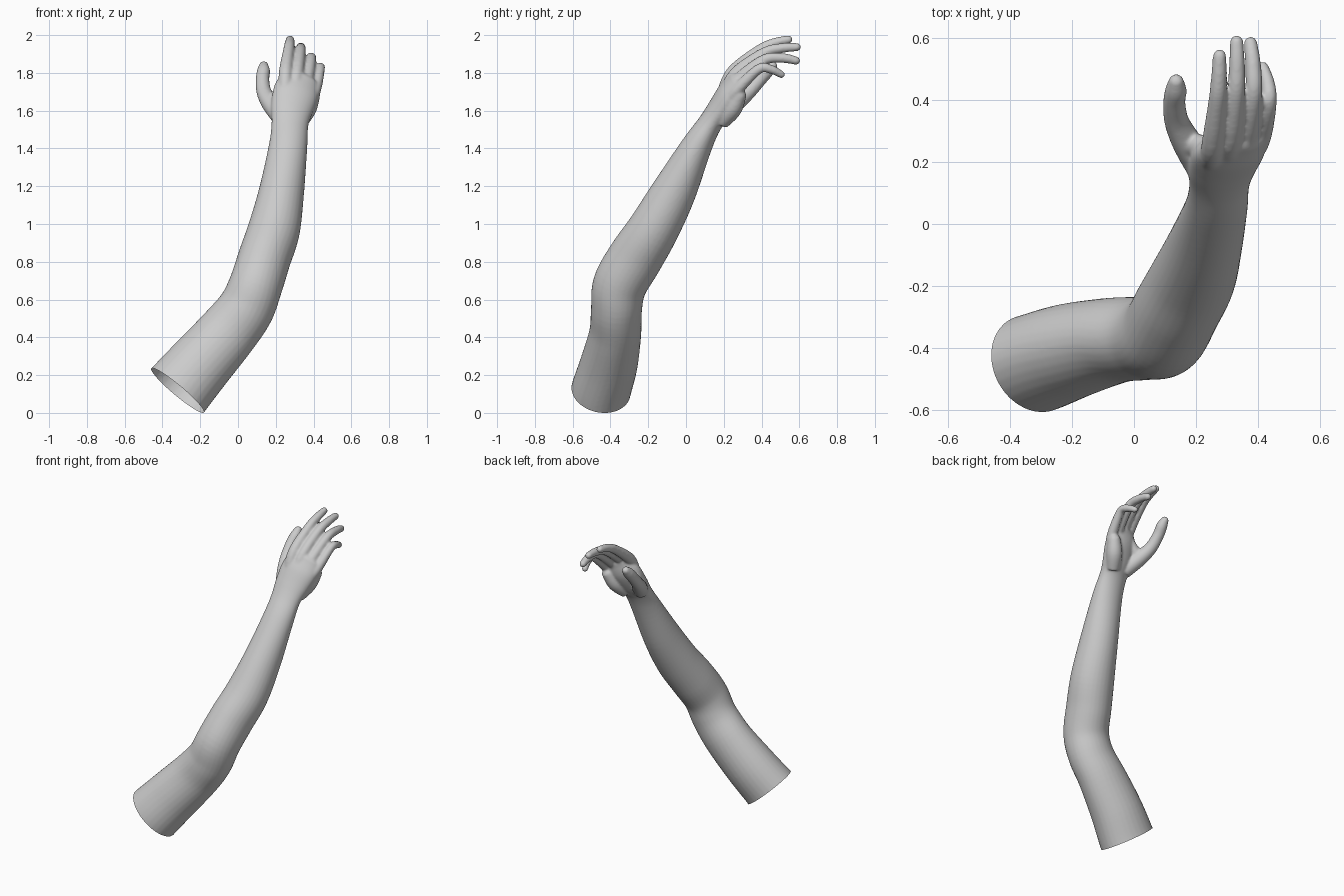
import bpy, bmesh, math
from mathutils import Vector

if "Cube" in bpy.data.objects:
    bpy.data.objects.remove(bpy.data.objects["Cube"])

bm = bmesh.new()


def spline(keys, steps):
    """Smooth interpolation of (x, y, z, half width, half depth) keys."""
    out = []
    n = len(keys)
    for i in range(n - 1):
        a, b, c, d = (keys[max(i - 1, 0)], keys[i], keys[i + 1], keys[min(i + 2, n - 1)])
        for s in range(steps):
            t = s / steps
            out.append([0.5 * (2 * q + (r - p) * t + (2 * p - 5 * q + 4 * r - w) * t * t
                               + (3 * q - p - 3 * r + w) * t ** 3)
                        for p, q, r, w in zip(a, b, c, d)])
    out.append(list(keys[-1]))
    return out


def tube(keys, tilt=(0, 0), steps=6, seg=32, round_end=True):
    """Closed loft of elliptical rings; tilt leans the width axis from start to end."""
    keys = [k if len(k) == 5 else (*k, k[3]) for k in keys]
    pts = spline(keys, steps)
    n = len(pts)
    if round_end:
        tip = pts[-1]
        d = (Vector(tip[:3]) - Vector(pts[-2][:3])).normalized()
        for a in (25, 50, 72, 86):
            c, s = math.cos(math.radians(a)), math.sin(math.radians(a))
            p = Vector(tip[:3]) + d * tip[4] * s
            pts.append([*p, tip[3] * c, tip[4] * c])
    rings = []
    for i, p in enumerate(pts):
        t = (Vector(pts[min(i + 1, len(pts) - 1)][:3]) - Vector(pts[max(i - 1, 0)][:3])).normalized()
        f = min(i / (n - 1), 1)
        ref = Vector((1, 0, tilt[0] + (tilt[1] - tilt[0]) * f ** 4))
        u = (ref - t * ref.dot(t)).normalized()
        v = t.cross(u)
        rings.append([bm.verts.new(Vector(p[:3]) + u * p[3] * math.cos(a) + v * p[4] * math.sin(a))
                      for a in (2 * math.pi * k / seg for k in range(seg))])
    for r0, r1 in zip(rings, rings[1:]):
        for k in range(seg):
            j = (k + 1) % seg
            bm.faces.new((r0[k], r0[j], r1[j], r1[k]))
    bm.faces.new(rings[0][::-1])
    bm.faces.new(rings[-1])


# Upper arm, elbow, forearm, wrist and palm
cut_point = Vector((-0.32, -0.45, 0.12))
cut_dir = Vector((0.64, 0.17, 0.75)).normalized()
tube([
    (*(cut_point - cut_dir * 0.1), 0.188, 0.16),
    (*cut_point, 0.183, 0.158),
    (-0.20, -0.408, 0.26, 0.172, 0.152),
    (-0.06, -0.375, 0.42, 0.16, 0.138),
    (0.04, -0.368, 0.55, 0.15, 0.135),
    (0.095, -0.35, 0.68, 0.142, 0.143),
    (0.14, -0.27, 0.82, 0.14, 0.145),
    (0.19, -0.175, 0.97, 0.138, 0.135),
    (0.23, -0.065, 1.17, 0.12, 0.118),
    (0.265, 0.055, 1.41, 0.102, 0.082),
    (0.275, 0.125, 1.53, 0.098, 0.064),
    (0.285, 0.18, 1.61, 0.112, 0.066),
    (0.307, 0.232, 1.70, 0.12, 0.062),
    (0.328, 0.262, 1.765, 0.10, 0.042),
], tilt=(0, -0.6))

# Fingers: metacarpal start, knuckle, middle joint, last joint, tip
fingers = [
    [(0.25, 0.19, 1.66), (0.252, 0.245, 1.80), (0.268, 0.39, 1.922), (0.274, 0.47, 1.96), (0.276, 0.542, 1.978)],
    [(0.285, 0.19, 1.65), (0.31, 0.26, 1.79), (0.328, 0.41, 1.905), (0.332, 0.51, 1.933), (0.331, 0.587, 1.938)],
    [(0.32, 0.19, 1.63), (0.36, 0.265, 1.75), (0.385, 0.41, 1.868), (0.384, 0.51, 1.88), (0.376, 0.583, 1.866)],
    [(0.35, 0.19, 1.61), (0.405, 0.265, 1.705), (0.434, 0.385, 1.822), (0.432, 0.45, 1.82), (0.415, 0.505, 1.793)],
]
for i, f in enumerate(fingers):
    k = 0.9 if i == 3 else 1
    tube([(*p, r * k) for p, r in zip(f, (0.036, 0.036, 0.029, 0.026, 0.022))])

# Thumb, web between thumb and index finger, heel of the hand
tube([(0.225, 0.17, 1.57, 0.05), (0.172, 0.26, 1.64, 0.048), (0.138, 0.33, 1.70, 0.04),
      (0.13, 0.39, 1.765, 0.036), (0.135, 0.43, 1.81, 0.035), (0.136, 0.458, 1.838, 0.026)])
tube([(0.18, 0.255, 1.65, 0.036), (0.255, 0.25, 1.73, 0.036)])
tube([(0.325, 0.185, 1.54, 0.042), (0.365, 0.245, 1.61, 0.05), (0.395, 0.28, 1.68, 0.04)])

bmesh.ops.recalc_face_normals(bm, faces=bm.faces)
mesh = bpy.data.meshes.new("arm")
bm.to_mesh(mesh)
bm.free()
arm = bpy.data.objects.new("arm", mesh)
bpy.context.collection.objects.link(arm)
bpy.context.view_layer.objects.active = arm
arm.select_set(True)

# Fuse everything into one soft skin
rm = arm.modifiers.new("fuse", 'REMESH')
rm.mode = 'VOXEL'
rm.voxel_size = 0.0065
sm = arm.modifiers.new("soften", 'SMOOTH')
sm.factor = 0.5
sm.iterations = 10
for name in ("fuse", "soften"):
    bpy.ops.object.modifier_apply(modifier=name)

# Open the cut end of the upper arm
bm = bmesh.new()
bm.from_mesh(arm.data)
bmesh.ops.bisect_plane(bm, geom=bm.verts[:] + bm.edges[:] + bm.faces[:], dist=1e-5,
                       plane_co=cut_point, plane_no=cut_dir, clear_inner=True)
low = min(v.co.z for v in bm.verts)
bmesh.ops.translate(bm, verts=bm.verts, vec=(0, 0, -low))
bm.to_mesh(arm.data)
bm.free()
bpy.ops.object.shade_smooth()
